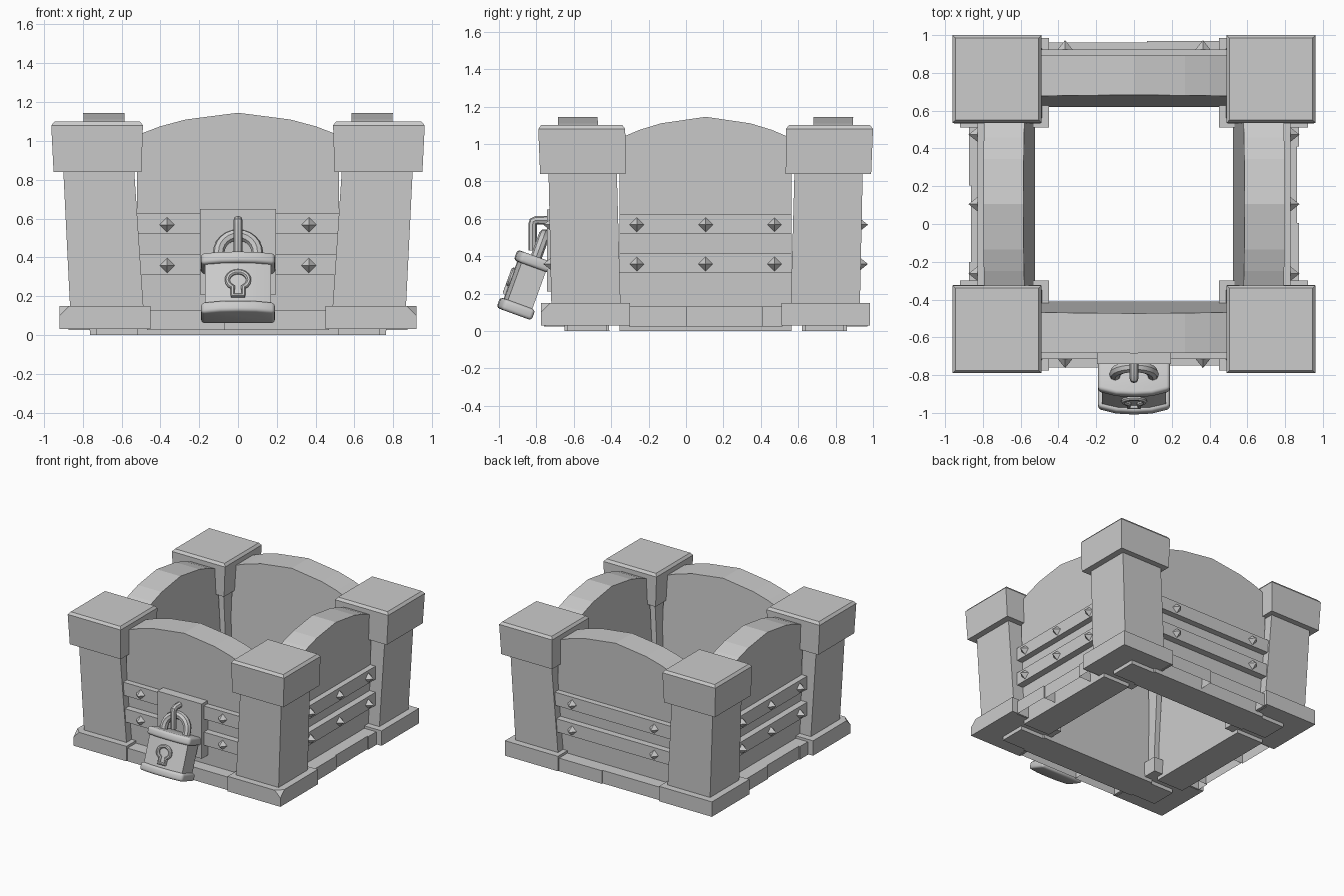
import bpy, bmesh
from math import radians, sin, cos, pi
from mathutils import Matrix, Vector

cube = bpy.data.objects.get("Cube")
if cube:
    bpy.data.objects.remove(cube, do_unlink=True)

CY = 0.105                       # middle of the enclosure in y
grey = bpy.data.materials.new("stone_grey")
grey.use_nodes = True
grey.diffuse_color = (0.6, 0.6, 0.6, 1)
grey.node_tree.nodes["Principled BSDF"].inputs["Base Color"].default_value = (0.6, 0.6, 0.6, 1)


def finish(name, bm, matrix=Matrix()):
    bmesh.ops.recalc_face_normals(bm, faces=bm.faces)
    bm.transform(matrix)
    mesh = bpy.data.meshes.new(name)
    bm.to_mesh(mesh)
    bm.free()
    mesh.materials.append(grey)
    obj = bpy.data.objects.new(name, mesh)
    bpy.context.collection.objects.link(obj)
    return obj


def loft(name, rings, matrix=Matrix(), open_bottom=False):
    """Skin rings of equal length and cap both ends."""
    bm = bmesh.new()
    loops = [[bm.verts.new(p) for p in ring] for ring in rings]
    n = len(loops[0])
    for a, b in zip(loops, loops[1:]):
        for i in range(n):
            bm.faces.new((a[i], a[(i + 1) % n], b[(i + 1) % n], b[i]))
    first = bm.faces.new(loops[0])
    bm.faces.new(loops[-1])
    bmesh.ops.recalc_face_normals(bm, faces=bm.faces)
    if open_bottom:
        bmesh.ops.delete(bm, geom=[first], context='FACES')
    return finish(name, bm, matrix)


def rect(x0, x1, y0, y1, z):
    return [(x0, y0, z), (x1, y0, z), (x1, y1, z), (x0, y1, z)]


def box(name, x, y, z, matrix=Matrix(), open_bottom=False):
    return loft(name, [rect(*x, *y, z[0]), rect(*x, *y, z[1])], matrix, open_bottom)


def smooth(obj, bevel=0):
    bpy.ops.object.select_all(action='DESELECT')
    obj.select_set(True)
    bpy.context.view_layer.objects.active = obj
    if bevel:
        mod = obj.modifiers.new("rounding", 'BEVEL')
        mod.width, mod.segments, mod.limit_method = bevel, 3, 'ANGLE'
        mod.angle_limit = radians(50)
        bpy.ops.object.modifier_apply(modifier=mod.name)
    bpy.ops.object.shade_smooth_by_angle(angle=radians(40))


def tube(name, points, radius, matrix=Matrix(), closed=False):
    curve = bpy.data.curves.new(name, 'CURVE')
    curve.dimensions = '3D'
    curve.bevel_depth, curve.bevel_resolution, curve.use_fill_caps = radius, 2, True
    spline = curve.splines.new('POLY')
    spline.points.add(len(points) - 1)
    for sp, p in zip(spline.points, points):
        sp.co = (*(matrix @ Vector(p)), 1)
    spline.use_cyclic_u = closed
    curve.materials.append(grey)
    obj = bpy.data.objects.new(name, curve)
    bpy.context.collection.objects.link(obj)
    bpy.ops.object.select_all(action='DESELECT')
    obj.select_set(True)
    bpy.context.view_layer.objects.active = obj
    bpy.ops.object.convert(target='MESH')
    smooth(bpy.context.object)


# Corner towers: foot, leaning shaft and overhanging cap
for sx, ex in ((1, "left"), (-1, "right")):
    for sy, ey in ((-1, "front"), (1, "back")):
        place = Matrix.Translation((0, CY, 0)) @ Matrix.Diagonal((sx, sy, 1, 1))
        flip = sx * sy < 0

        def part(kind, rings):
            obj = loft(f"{ey}_{ex}_{kind}", rings, place)
            if flip:
                obj.data.flip_normals()
            return obj

        foot = part("tower_foot", [rect(.45, .92, .405, .88, .03), rect(.45, .92, .405, .88, .15)])
        if sy < 0:               # chipped outer corner on the front feet
            bm = bmesh.new()
            bm.from_mesh(foot.data)
            normal = Vector((sx, sy, 1))
            corner = Vector((sx * .92, CY + sy * .88, .10))
            cut = bmesh.ops.bisect_plane(bm, geom=bm.verts[:] + bm.edges[:] + bm.faces[:],
                                         plane_co=corner, plane_no=normal, clear_outer=True)
            bmesh.ops.contextual_create(
                bm, geom=[e for e in cut["geom_cut"] if isinstance(e, bmesh.types.BMEdge)])
            bmesh.ops.recalc_face_normals(bm, faces=bm.faces)
            bm.to_mesh(foot.data)
            bm.free()
        part("tower_underside", [rect(.52, .73, .53, .74, 0), rect(.52, .73, .53, .74, .04)])
        part("tower_shaft", [rect(.487, .865, .455, .825, .14), rect(.535, .90, .475, .84, .85)])
        part("tower_cap", [rect(.497, .95, .428, .885, .84), rect(.49, .962, .43, .895, 1.08),
                           rect(.505, .945, .445, .88, 1.10)])

# Four walls with arched tops, bands, studs and ground stones
sides = (("front", .52, 0), ("left", .46, .008), ("back", .52, 0), ("right", .46, .008))
for k, (side, half, push) in enumerate(sides):
    place = (Matrix.Translation((0, CY, 0)) @ Matrix.Rotation(k * pi / 2, 4, 'Z')
             @ Matrix.Translation((0, -push, 0)))
    arch = [(-half, 0), (half, 0)] + [(f * half, z) for f, z in
            ((1, 1.03), (.77, 1.075), (.52, 1.11), (0, 1.145), (-.52, 1.11), (-.77, 1.075), (-1, 1.03))]
    outer = [(u, -(.755 + .03 * z), z) for u, z in arch]
    inner = [(u, -(.515 + .055 * z), z) for u, z in arch]
    loft(f"{side}_wall", [outer, inner], place)

    long_side = half > .5
    for name, low in (("lower", .31), ("upper", .52)):
        box(f"{side}_{name}_band", (-half, half), (-.82, -.70), (low, low + .105), place)
        for i, u in enumerate((-.365, .365) if long_side else (-.368, 0, .368)):
            bm = bmesh.new()
            bmesh.ops.create_cone(bm, cap_ends=True, segments=4, radius1=.04, radius2=0, depth=.05)
            finish(f"{side}_{name}_stud_{i + 1}", bm, place
                   @ Matrix.Translation((u, -.843, low + .048)) @ Matrix.Rotation(pi / 2, 4, 'X'))

    edge = half - .05
    joints = (-edge, -.07, edge) if long_side else (-edge, -.1, .305, edge)
    for i, (a, b) in enumerate(zip(joints, joints[1:])):
        depth = .865 - .01 * (i % 2)
        box(f"{side}_ground_stone_{i + 1}", (a, b), (-depth, -.74), (.025, .13), place, True)

# Lock plate and hasp on the front wall
box("lock_plate", (-.197, .197), (-.742, -.66), (.21, .65))
tube("hasp", [(0, -.70, .592), (0, -.80, .592), (0, -.817, .585), (0, -.82, .57), (0, -.82, .43)], .023)

# Hanging padlock, tilted away from the wall
hang = Matrix.Translation((0, -.856, .243)) @ Matrix.Rotation(radians(-20), 4, 'X')


def bowed(w, front, back, z):
    return [(-w, back, z), (-w, -front * .72, z), (-w * .5, -front * .95, z), (0, -front, z),
            (w * .5, -front * .95, z), (w, -front * .72, z), (w, back, z)]


smooth(loft("padlock_body", [bowed(.17, .088, .075, -.13), bowed(.17, .088, .075, .14)], hang))
for name, low, high in (("top", .105, .165), ("bottom", -.165, -.105)):
    smooth(loft(f"padlock_{name}_rim", [bowed(.19, .108, .092, low), bowed(.19, .108, .092, high)], hang), .018)

bow = [(.1 * cos(i * pi / 12), 0, .19 + .1 * sin(i * pi / 12)) for i in range(13)]
tube("padlock_shackle", [(.1, 0, .14)] + bow + [(-.1, 0, .14)], .03, hang)

angles = [radians(-60 + 300 * i / 16) for i in range(17)]
keyhole = [(.055 * cos(a), -.09, .01 + .045 * sin(a)) for a in angles]
tube("keyhole_rim", keyhole + [(-.0275, -.09, -.075), (.0275, -.09, -.075)], .014, hang, closed=True)
